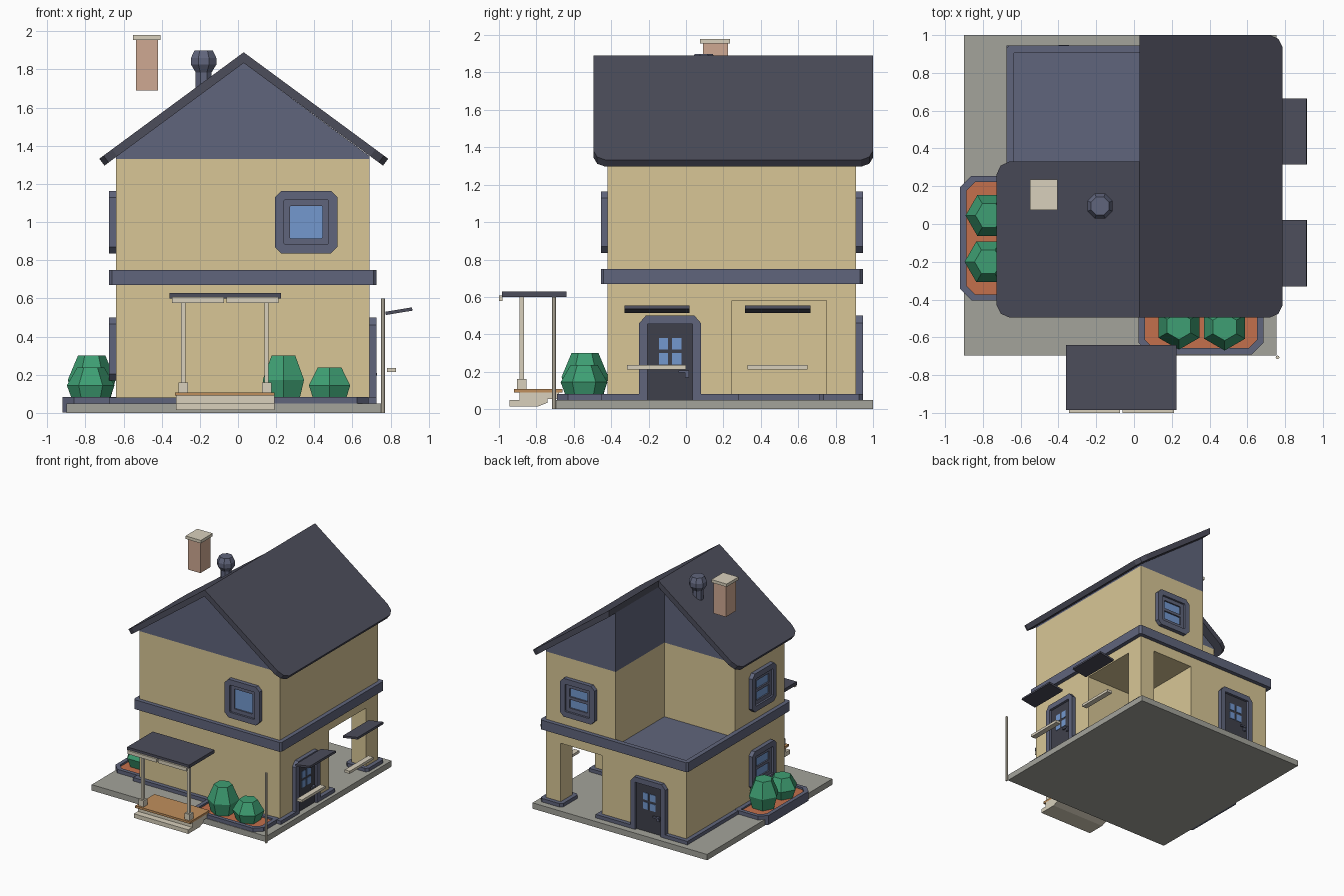
import bpy, bmesh
from math import cos, sin, pi, radians
from mathutils import Matrix, Vector

if "Cube" in bpy.data.objects:
    bpy.data.objects.remove(bpy.data.objects["Cube"])


def mat(name, hexa):
    rgb = [int(hexa[i:i + 2], 16) / 255 for i in (0, 2, 4)]
    m = bpy.data.materials.new(name)
    m.diffuse_color = [((c + 0.055) / 1.055) ** 2.4 for c in rgb] + [1]
    m.use_nodes = True
    m.node_tree.nodes["Principled BSDF"].inputs["Base Color"].default_value = m.diffuse_color
    return m


WALL = mat("plaster", "D8C696")
SLATE = mat("slate", "60657C")
ROOF = mat("roof_tile", "4C4D5B")
DARK = mat("door_dark", "3F404B")
CREAM = mat("cream", "D8D0BC")
STONE = mat("paving", "A3A39B")
WOOD = mat("wood", "C08F5C")
SOIL = mat("soil", "C4704C")
LEAF = mat("leaf", "3E9F73")
BRICK = mat("brick", "CFA992")
GLASS = mat("glass", "7398CF")


# --- helpers ---
def loft(name, loops, m, M=Matrix(), ring=False):
    """Skin equal-length loops; cap the ends, or join last to first for a ring."""
    bm = bmesh.new()
    rows = [[bm.verts.new(M @ Vector(p)) for p in lp] for lp in loops]
    n = len(rows[0])
    pairs = list(zip(rows, rows[1:])) + ([(rows[-1], rows[0])] if ring else [])
    for a, b in pairs:
        for i in range(n):
            j = (i + 1) % n
            bm.faces.new((a[i], a[j], b[j], b[i]))
    if not ring:
        bm.faces.new(rows[0])
        bm.faces.new(rows[-1])
    bmesh.ops.recalc_face_normals(bm, faces=bm.faces)
    me = bpy.data.meshes.new(name)
    bm.to_mesh(me)
    bm.free()
    me.materials.append(m)
    ob = bpy.data.objects.new(name, me)
    bpy.context.collection.objects.link(ob)
    return ob


def rect(x0, x1, y0, y1, c=0):
    """Rectangle outline, corners cut by c."""
    if not c:
        return [(x0, y0), (x1, y0), (x1, y1), (x0, y1)]
    return [(x0 + c, y0), (x1 - c, y0), (x1, y0 + c), (x1, y1 - c),
            (x1 - c, y1), (x0 + c, y1), (x0, y1 - c), (x0, y0 + c)]


def at_z(pts, z):
    return [(x, y, z) for x, y in pts]


def prism(name, pts, z0, z1, m):
    return loft(name, [at_z(pts, z0), at_z(pts, z1)], m)


def box(name, x0, x1, y0, y1, z0, z1, m):
    return prism(name, rect(x0, x1, y0, y1), z0, z1, m)


def tube(name, outer, inner, z0, z1, m):
    return loft(name, [at_z(outer, z0), at_z(outer, z1), at_z(inner, z1), at_z(inner, z0)], m, ring=True)


def along_y(name, pts, y0, y1, m):
    return loft(name, [[(x, y, z) for x, z in pts] for y in (y0, y1)], m)


def on_wall(pts, d):
    return [(u, -d, w) for u, w in pts]


def panel(name, pts, d0, d1, m, M):
    return loft(name, [on_wall(pts, d0), on_wall(pts, d1)], m, M)


def frame(name, outer, inner, d0, d1, m, M):
    return loft(name, [on_wall(outer, d0), on_wall(outer, d1), on_wall(inner, d1), on_wall(inner, d0)], m, M, True)


def place(x, y, z, deg):
    return Matrix.Translation((x, y, z)) @ Matrix.Rotation(radians(deg), 4, 'Z')


def lathe(name, x, y, profile, n, turn, m):
    loft(name, [[(x + r * cos(turn + 2 * pi * i / n), y + r * sin(turn + 2 * pi * i / n), z)
                 for i in range(n)] for r, z in profile], m)


# --- ground slab and house body ---
box("paving_slab", -0.9, 0.755, -0.695, 1.0, 0, 0.05, STONE)
ground = box("ground_floor_walls", -0.64, 0.69, -0.42, 0.91, 0.03, 0.69, WALL)
# open carport at the back right corner, leaving a corner pillar
cut = prism("carport_cutter", [(0.16, 0.245), (0.8, 0.245), (0.8, 0.75), (0.55, 0.75), (0.55, 1.1), (0.16, 1.1)],
            0.0, 0.58, WALL)
cut.hide_render = True
mod = ground.modifiers.new("carport", 'BOOLEAN')
mod.operation, mod.object, mod.solver = 'DIFFERENCE', cut, 'EXACT'
bpy.context.view_layer.objects.active = ground
bpy.ops.object.modifier_apply(modifier=mod.name)
bpy.data.objects.remove(cut)

# skirting, notched at both doors
prism("wall_skirting", [(-0.675, -0.455), (0.725, -0.455), (0.725, -0.205), (0.68, -0.205), (0.68, 0.035),
                        (0.725, 0.035), (0.725, 0.28), (0.195, 0.28), (0.195, 0.945), (-0.18, 0.945),
                        (-0.18, 0.9), (-0.42, 0.9), (-0.42, 0.945), (-0.675, 0.945)], 0.004, 0.08, SLATE)
prism("pillar_skirting", rect(0.515, 0.725, 0.715, 0.945, 0.02), 0.004, 0.08, SLATE)

# floor band, terrace, upper storey
tube("floor_band", rect(-0.675, 0.725, -0.455, 0.945, 0.015), rect(-0.635, 0.685, -0.415, 0.905, 0.002),
     0.67, 0.75, SLATE)
box("terrace_floor", -0.636, 0.686, -0.416, 0.906, 0.67, 0.695, SLATE)
prism("upper_floor_walls", [(-0.64, -0.42), (0.69, -0.42), (0.69, 0.91), (0.03, 0.91), (0.03, 0.25), (-0.64, 0.25)],
      0.69, 1.33, WALL)
along_y("front_gable", [(-0.64, 1.33), (0.69, 1.33), (0.69, 1.345), (0.03, 1.835), (-0.64, 1.345)], -0.42, 0.25, SLATE)
along_y("back_gable", [(0.03, 1.33), (0.69, 1.33), (0.69, 1.345), (0.03, 1.835)], 0.25, 0.91, SLATE)

# --- roof slabs with cut eave corners ---
def roof_slab(name, side, y0, y1):
    top, bot = [], []
    for d, y in [(0, y0), (0.69, y0), (0.735, y0 + 0.02), (0.757, y0 + 0.065),
                 (0.757, y1 - 0.065), (0.735, y1 - 0.02), (0.69, y1), (0, y1)]:
        z = 1.89 - 0.737 * d
        top.append((0.03 + side * d, y, z))
        # underside cut square to the slope at the eave, plumb at the ridge
        bot.append((0.03 + side * (d - 0.027), y, z - 0.036) if d else (0.03, y, z - 0.056))
    loft(name, [top, bot], ROOF)


roof_slab("roof_right", 1, -0.495, 1.0)
roof_slab("roof_left", -1, -0.495, 0.33)

# chimney and vent
box("chimney_stack", -0.535, -0.42, 0.09, 0.225, 1.69, 1.955, BRICK)
box("chimney_cap", -0.55, -0.405, 0.075, 0.235, 1.955, 1.98, CREAM)
lathe("roof_vent", -0.18, 0.095, [(0.045, 1.62), (0.045, 1.785), (0.072, 1.825), (0.072, 1.86), (0.052, 1.9)],
      8, pi / 8, SLATE)


# --- windows ---
def window(name, M, bar):
    sq = lambda h, c: rect(-h, h, -h, h, c)
    frame(name + "_frame", sq(0.164, 0.034), sq(0.117, 0.006), -0.01, 0.035, SLATE, M)
    frame(name + "_sash", sq(0.12, 0.006), sq(0.085, 0.004), -0.01, 0.018, SLATE, M)
    panel(name + "_glass", sq(0.09, 0), -0.01, 0.006, GLASS, M)
    if bar:
        panel(name + "_bar", rect(-0.086, 0.086, -0.012, 0.012), 0, 0.018, SLATE, M)


window("front_window", place(0.357, -0.42, 1.0, 0), False)
window("back_window", place(0.37, 0.91, 1.0, 180), True)
window("left_upper_window", place(-0.64, -0.1, 1.0, -90), True)
window("left_lower_window", place(-0.64, -0.1, 0.335, -90), True)


# --- doors ---
def door(name, M):
    half = [(0.165, 0), (0.165, 0.41), (0.13, 0.45)]
    inner = [(0.12, 0), (0.12, 0.405)]
    flip = lambda pts: [(-u, w) for u, w in pts]
    arch = half + flip(half)[::-1] + flip(inner) + inner[::-1]
    panel(name + "_frame", arch, -0.01, 0.035, SLATE, M)
    panel(name + "_leaf", rect(-0.122, 0.122, 0, 0.407), -0.01, 0.014, DARK, M)
    for i, u in enumerate((-0.035, 0.035)):
        for j, w in enumerate((0.22, 0.3)):
            panel(f"{name}_pane_{i}{j}", rect(u - 0.025, u + 0.025, w - 0.03, w + 0.03), 0, 0.018, GLASS, M)
    panel(name + "_handle", rect(0.045, 0.1, 0.145, 0.158), 0.025, 0.038, SLATE, M)
    panel(name + "_handle_stem", rect(0.08, 0.1, 0.12, 0.158), 0.01, 0.03, SLATE, M)


door("right_door", place(0.69, -0.085, 0.05, 90))
door("back_door", place(-0.3, 0.91, 0.05, 180))

# --- awnings, counter boards and pole on the right side ---
for i, (a0, a1, b0, b1) in enumerate([(-0.33, 0.02, -0.315, 0.0), (0.315, 0.665, 0.33, 0.65)]):
    along_y(f"awning_{i}", [(0.775, 0.513), (0.915, 0.536), (0.912, 0.553), (0.772, 0.53)], a0, a1, ROOF)
    box(f"counter_board_{i}", 0.78, 0.827, b0, b1, 0.213, 0.235, CREAM)
lathe("corner_pole", 0.76, -0.706, [(0.01, 0), (0.01, 0.6)], 8, 0, CREAM)

# --- front porch ---
box("porch_roof", -0.36, 0.225, -0.985, -0.64, 0.6, 0.628, ROOF)
for i, (x0, x1) in enumerate([(-0.345, -0.073), (-0.06, 0.212)]):
    box(f"porch_beam_{i}", x0, x1, -1.0, -0.98, 0.577, 0.607, CREAM)
for i, x in enumerate((-0.287, 0.15)):
    box(f"porch_post_{i}", x - 0.011, x + 0.011, -0.889, -0.867, 0.1, 0.602, CREAM)
    box(f"porch_post_foot_{i}", x - 0.025, x + 0.025, -0.903, -0.853, 0.1, 0.16, CREAM)
box("porch_deck", -0.33, 0.19, -0.92, -0.66, 0.09, 0.108, WOOD)
# stepped profile under the deck
steps = [(-0.945, 0.015), (-0.79, 0.015), (-0.74, 0.035), (-0.74, 0.055), (-0.68, 0.055), (-0.68, 0.09),
         (-0.89, 0.09), (-0.89, 0.05), (-0.945, 0.05)]
loft("porch_steps", [[(x, y, z) for y, z in steps] for x in (-0.325, 0.19)], CREAM)


# --- planters and bushes ---
def planter(name, x0, x1, y0, y1):
    t = 0.033
    tube(name + "_kerb", rect(x0, x1, y0, y1, 0.06), rect(x0 + t, x1 - t, y0 + t, y1 - t, 0.045), 0.002, 0.082, SLATE)
    prism(name + "_soil", rect(x0 + 0.02, x1 - 0.02, y0 + 0.02, y1 - 0.02, 0.05), 0.01, 0.066, SOIL)


planter("left_planter", -0.92, -0.58, -0.405, 0.255)
planter("front_planter", 0.025, 0.685, -0.69, -0.36)

for i, (x, y, top, turn) in enumerate([(-0.767, 0.045, 0.3, 0), (-0.772, -0.2, 0.237, 0),
                                       (0.238, -0.54, 0.3, pi / 6), (0.48, -0.545, 0.237, pi / 6)]):
    mid = 0.065 + 0.46 * (top - 0.065)
    lathe(f"bush_{i}", x, y, [(0.095, 0.062), (0.125, mid), (0.072, top)], 6, turn, LEAF)
